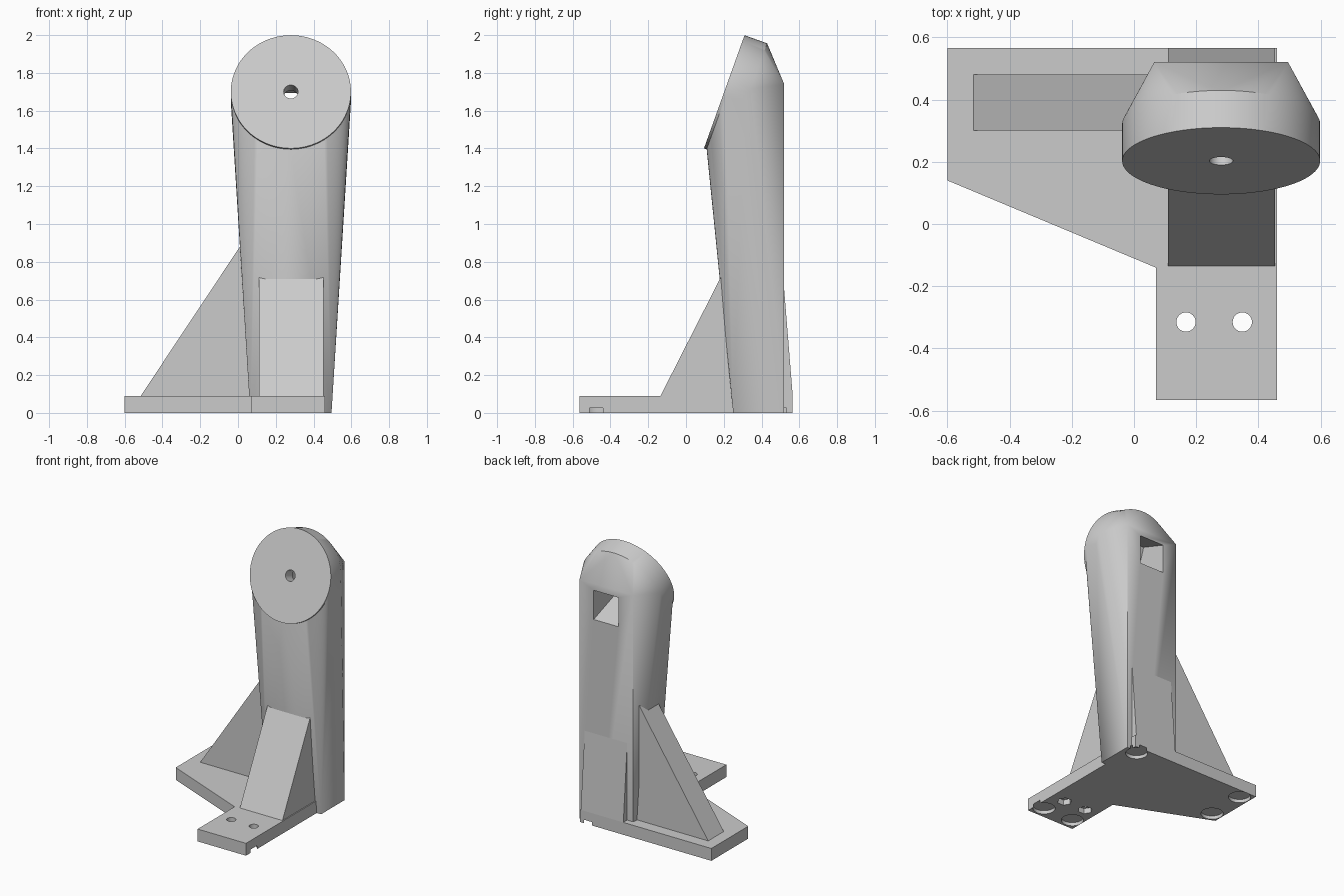
import bpy, bmesh, math
from mathutils import Vector, Matrix

if "Cube" in bpy.data.objects:
    bpy.data.objects.remove(bpy.data.objects["Cube"])

grey = bpy.data.materials.new("light_grey")
grey.diffuse_color = (0.6, 0.6, 0.6, 1)
grey.use_nodes = True
grey.node_tree.nodes["Principled BSDF"].inputs["Base Color"].default_value = grey.diffuse_color


def make(name, bm):
    bmesh.ops.recalc_face_normals(bm, faces=bm.faces)
    me = bpy.data.meshes.new(name)
    bm.to_mesh(me)
    bm.free()
    me.materials.append(grey)
    ob = bpy.data.objects.new(name, me)
    bpy.context.collection.objects.link(ob)
    return ob


def prism(name, pts, offset):
    """Extrude a planar polygon along offset."""
    bm = bmesh.new()
    face = bm.faces.new([bm.verts.new(p) for p in pts])
    new = bmesh.ops.extrude_face_region(bm, geom=[face], use_keep_orig=True)["geom"]
    bmesh.ops.translate(bm, vec=offset, verts=[v for v in new if isinstance(v, bmesh.types.BMVert)])
    return make(name, bm)


def rod(name, x, y, z0, z1, r, n):
    ring = [(x + r * math.cos(2 * math.pi * i / n), y + r * math.sin(2 * math.pi * i / n), z0)
            for i in range(n)]
    return prism(name, ring, (0, 0, z1 - z0))


def cut(target, cutters):
    """Subtract all cutters and bake the result."""
    for c in cutters:
        m = target.modifiers.new("cut", "BOOLEAN")
        m.operation, m.solver, m.object = "DIFFERENCE", "EXACT", c
    bpy.context.view_layer.update()
    dg = bpy.context.evaluated_depsgraph_get()
    me = bpy.data.meshes.new_from_object(target.evaluated_get(dg))
    target.modifiers.clear()
    target.data = me


def smooth(ob, angle):
    bpy.ops.object.select_all(action="DESELECT")
    ob.select_set(True)
    bpy.context.view_layer.objects.active = ob
    bpy.ops.object.shade_smooth_by_angle(angle=math.radians(angle))


# Tilted frame of the round face: centre, slope direction, axis into the column
CX = 0.28
centre = Vector((CX, 0.2025, 1.70))
slope = Vector((0, 0.215, 0.6)).normalized()
axis = Vector((0, 0.6, -0.215)).normalized()
side = Vector((1, 0, 0))


def ring(depth, r, n, turn=0.0):
    return [centre + axis * depth
            + side * (r * math.cos(2 * math.pi * i / n + turn))
            + slope * (r * math.sin(2 * math.pi * i / n + turn)) for i in range(n)]


R, RIM, THICK = 0.318, 0.015, 0.127

# Column: hull of the tilted head, the foot rectangle and the upper back edge
bm = bmesh.new()
pts = ring(RIM, R, 96) + ring(THICK, R, 96)
for x in (0.065, 0.495):
    pts += [Vector((x, 0.25, 0)), Vector((x, 0.52, 0)), Vector((x, 0.52, 1.74))]
for p in pts:
    bm.verts.new(p)
res = bmesh.ops.convex_hull(bm, input=bm.verts)
bmesh.ops.delete(bm, geom=[v for v in bm.verts if not v.link_faces], context="VERTS")
bmesh.ops.dissolve_limit(bm, angle_limit=0.002, verts=bm.verts, edges=bm.edges)
column = make("column", bm)

# Round face plate on the head
face_plate = prism("face_plate", ring(0, R, 96), axis * RIM)

# Base plate outline
outline = [(-0.60, 0.565), (0.46, 0.565), (0.46, -0.565), (0.07, -0.565), (0.07, -0.14), (-0.60, 0.14)]
base = prism("base_plate", [(x, y, 0) for x, y in outline], (0, 0, 0.09))

# Front and back rib in one wedge, plus the side rib
prism("front_back_rib", [(0.11, y, z) for y, z in
      ((-0.135, 0.09), (0.565, 0.09), (0.52, 0.65), (0.505, 0.837), (0.25, 0.848))], (0.343, 0, 0))
prism("side_rib", [(x, 0.30, z) for x, z in
      ((-0.515, 0.09), (0.15, 0.09), (0.15, 0.95), (0.06, 0.955))], (0, 0.18, 0))

# Cutters: bolt bore, square back pocket, foot recesses, screw holes, nut pockets
bore = prism("bore_cutter", ring(-0.1, 0.038, 32), axis * 0.5)
pocket = prism("pocket_cutter", ring(0.085, 0.1 * math.sqrt(2), 4, math.pi / 4), axis * 0.5)
feet = [rod("foot_cutter", x, y, -0.05, 0.025, 0.075, 40) for x, y in
        ((0.394, 0.497), (0.394, -0.475), (0.145, -0.475), (-0.52, 0.49), (-0.52, 0.20))]
holes = []
for x in (0.167, 0.348):
    holes.append(rod("screw_cutter", x, -0.315, -0.05, 0.15, 0.031, 32))
    holes.append(rod("nut_cutter", x, -0.315, -0.05, 0.04, 0.05, 6))

cut(base, feet + holes)
cut(column, [bore, pocket, feet[0]])
cut(face_plate, [bore])
for c in [bore, pocket] + feet + holes:
    bpy.data.objects.remove(c)

for ob in (column, face_plate, base):
    smooth(ob, 28)
